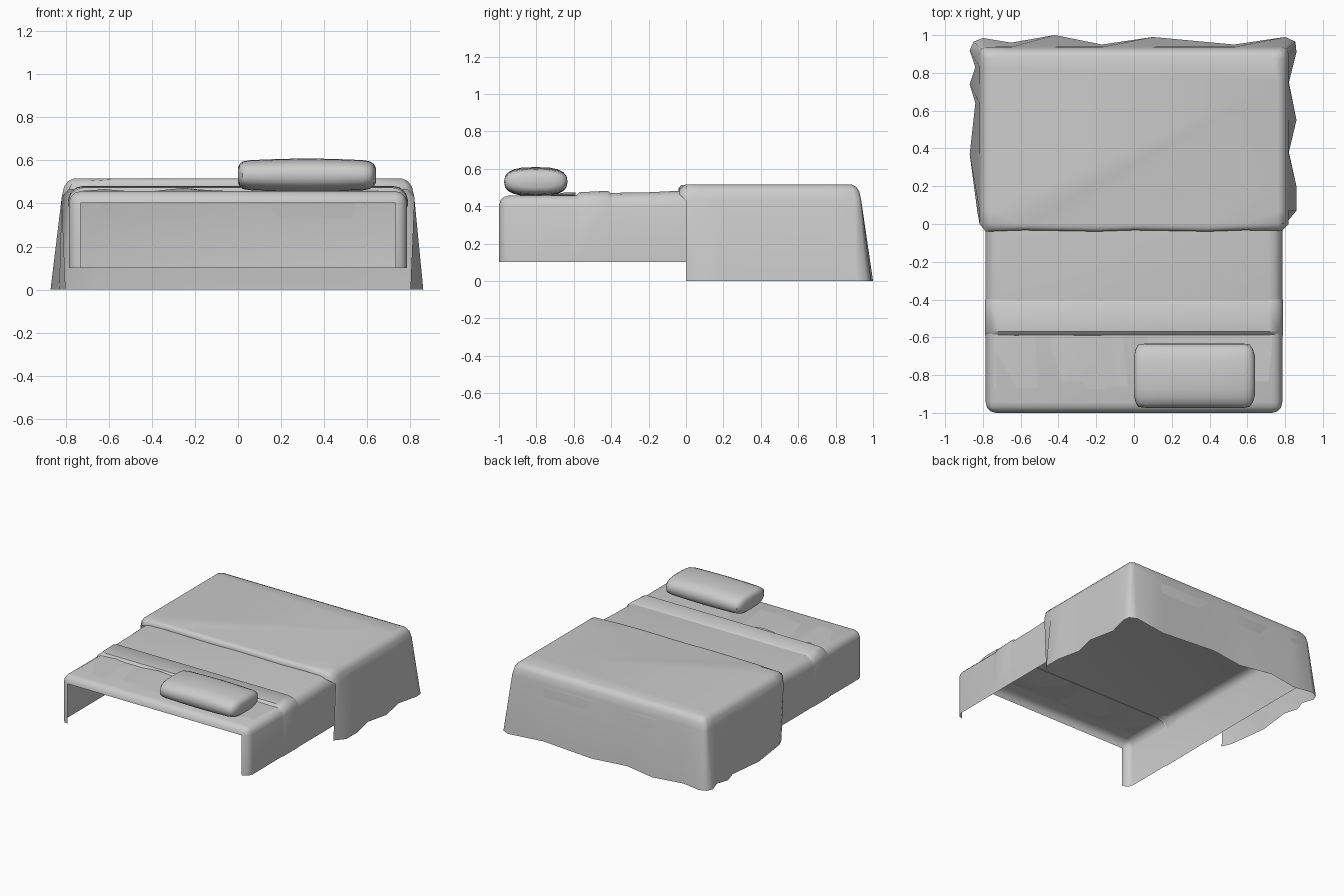
import bpy, bmesh, math

if "Cube" in bpy.data.objects:
    bpy.data.objects.remove(bpy.data.objects["Cube"])


def finish(name, bm, angle=40, recalc=True):
    if recalc:
        bmesh.ops.recalc_face_normals(bm, faces=bm.faces)
    me = bpy.data.meshes.new(name)
    bm.to_mesh(me)
    bm.free()
    ob = bpy.data.objects.new(name, me)
    bpy.context.collection.objects.link(ob)
    bpy.ops.object.select_all(action='DESELECT')
    bpy.context.view_layer.objects.active = ob
    ob.select_set(True)
    bpy.ops.object.shade_smooth_by_angle(angle=math.radians(angle))
    return ob


def loft(bm, rows, closed=False):
    """Join rows of equal point count with quads; return the vertex rows."""
    vr = [[bm.verts.new(p) for p in r] for r in rows]
    for a, b in zip(vr, vr[1:]):
        n = len(a)
        for i in range(n if closed else n - 1):
            j = (i + 1) % n
            bm.faces.new((a[i], a[j], b[j], b[i]))
    return vr


# Fitted sheet: rounded box, open at the bottom and at the front
bm = bmesh.new()
bmesh.ops.create_cube(bm, size=1)
for v in bm.verts:
    v.co = (v.co.x * 1.57, -0.03 + v.co.y * 1.94, 0.1 + (v.co.z + 0.5) * 0.357)
edges = [e for e in bm.edges if max(v.co.z for v in e.verts) > 0.3]
bmesh.ops.bevel(bm, geom=edges, offset=0.055, segments=3, profile=0.5, affect='EDGES')
bm.normal_update()
bmesh.ops.delete(bm, geom=[f for f in bm.faces if f.normal.z < -0.9 or f.normal.y < -0.99],
                 context='FACES')
finish("fitted_sheet", bm, recalc=False)


# Upper sheet and its turned-back band: arched sections swept along y
def arch(w, z, y):
    half = [(w, 0.1), (w, z - 0.07), (w - 0.012, z - 0.032), (w - 0.04, z - 0.008), (w - 0.075, z)]
    return [(x, y, h) for x, h in half] + [(-x, y, h) for x, h in reversed(half)]


def cover(name, sections):
    bm = bmesh.new()
    loft(bm, [arch(*s) for s in sections])
    finish(name, bm)


cover("upper_sheet", [(0.786, 0.455, -0.58), (0.787, 0.470, -0.45), (0.787, 0.474, -0.2),
                      (0.787, 0.480, -0.08), (0.787, 0.480, 0.02)])
cover("folded_band", [(0.788, 0.455, -0.59), (0.79, 0.474, -0.57), (0.79, 0.482, -0.42),
                      (0.79, 0.468, -0.40)])

# Wrinkles in the sheet around the pillow
bm = bmesh.new()
xs = [-0.74, -0.62, -0.5, -0.38, -0.25, -0.14, -0.02, 0.3, 0.64, 0.73]
zs = [0.457, 0.466, 0.455, 0.459, 0.472, 0.462, 0.455, 0.462, 0.459, 0.457]
loft(bm, [[(x, -0.59, z) for x, z in zip(xs, zs)],
          [(x, -0.65, z) for x, z in zip(xs, zs)],
          [(x, -0.88, 0.4565) for x in xs]])
finish("sheet_wrinkles", bm)

# Blanket: wavy hem lofted up to a rounded top rim
hem = [(0.80, 0.0), (0.86, 0.07), (0.86, 0.2), (0.82, 0.38), (0.86, 0.55), (0.82, 0.75),
       (0.86, 0.91), (0.855, 0.965), (0.80, 0.99), (0.53, 0.95), (0.1, 0.99), (-0.17, 0.95),
       (-0.42, 1.0), (-0.65, 0.96), (-0.80, 0.985), (-0.85, 0.965), (-0.87, 0.92),
       (-0.84, 0.83), (-0.87, 0.74), (-0.84, 0.64), (-0.87, 0.37), (-0.83, 0.07), (-0.80, 0.0)]


def ring(limx, limy, z, cut):
    pts = []
    for x, y in hem:
        s = 1 if x > 0 else -1
        if y < 0.93:
            px, py = s * limx, min(y, limy - cut)
        elif abs(x) > 0.83:
            px, py = s * (limx - cut * 0.3), limy - cut * 0.3
        else:
            px, py = max(-limx + cut, min(limx - cut, x)), limy
        pts.append((px, py, z))
    return pts


bm = bmesh.new()
rows = loft(bm, [[(x, y, 0) for x, y in hem],
                 ring(0.818, 0.937, 0.43, 0.035), ring(0.807, 0.927, 0.478, 0.035),
                 ring(0.788, 0.91, 0.504, 0.03), ring(0.762, 0.885, 0.515, 0.02)])
top = rows[-1]
# front lip, slightly wavy, rolled down onto the sheet
n = 8
lip = []
for y, z, w in [(0.0, 0.515, 0.762), (-0.022, 0.512, 0.765), (-0.036, 0.497, 0.775),
                (-0.036, 0.476, 0.785)]:
    lip.append([(w - 2 * w * i / n, y + (0.004 * math.sin(i * 2.1) if y else 0),
                 z - (0.012 * (i in (0, n)) if y else 0)) for i in range(n + 1)])
lv = loft(bm, lip)
bm.faces.new(top + lv[0][-2:0:-1])
for k, s in ((0, 0), (-1, -1)):
    side = [r[s] for r in rows[1:]]
    bm.faces.new(side + [lv[1][k], lv[2][k], lv[3][k]])
bmesh.ops.remove_doubles(bm, verts=bm.verts, dist=0.0005)
finish("blanket", bm, 60)

# Pillow: rounded flat sections along x
bm = bmesh.new()
rows = []
for x, ry, rz in [(0.0, 0.105, 0.035), (0.008, 0.14, 0.052), (0.022, 0.165, 0.064),
                  (0.06, 0.17, 0.07), (0.18, 0.17, 0.075), (0.32, 0.17, 0.078),
                  (0.46, 0.17, 0.075), (0.58, 0.17, 0.07), (0.612, 0.165, 0.064),
                  (0.63, 0.14, 0.052), (0.64, 0.105, 0.035)]:
    r = []
    for i in range(20):
        a = math.tau * i / 20
        c, s = math.cos(a), math.sin(a)
        r.append((x, -0.803 + ry * math.copysign(abs(c) ** 0.7, c),
                  0.531 + rz * math.copysign(abs(s) ** 0.8, s)))
    rows.append(r)
vr = loft(bm, rows, closed=True)
bm.faces.new(vr[0])
bm.faces.new(vr[-1])
finish("pillow", bm, 50)
